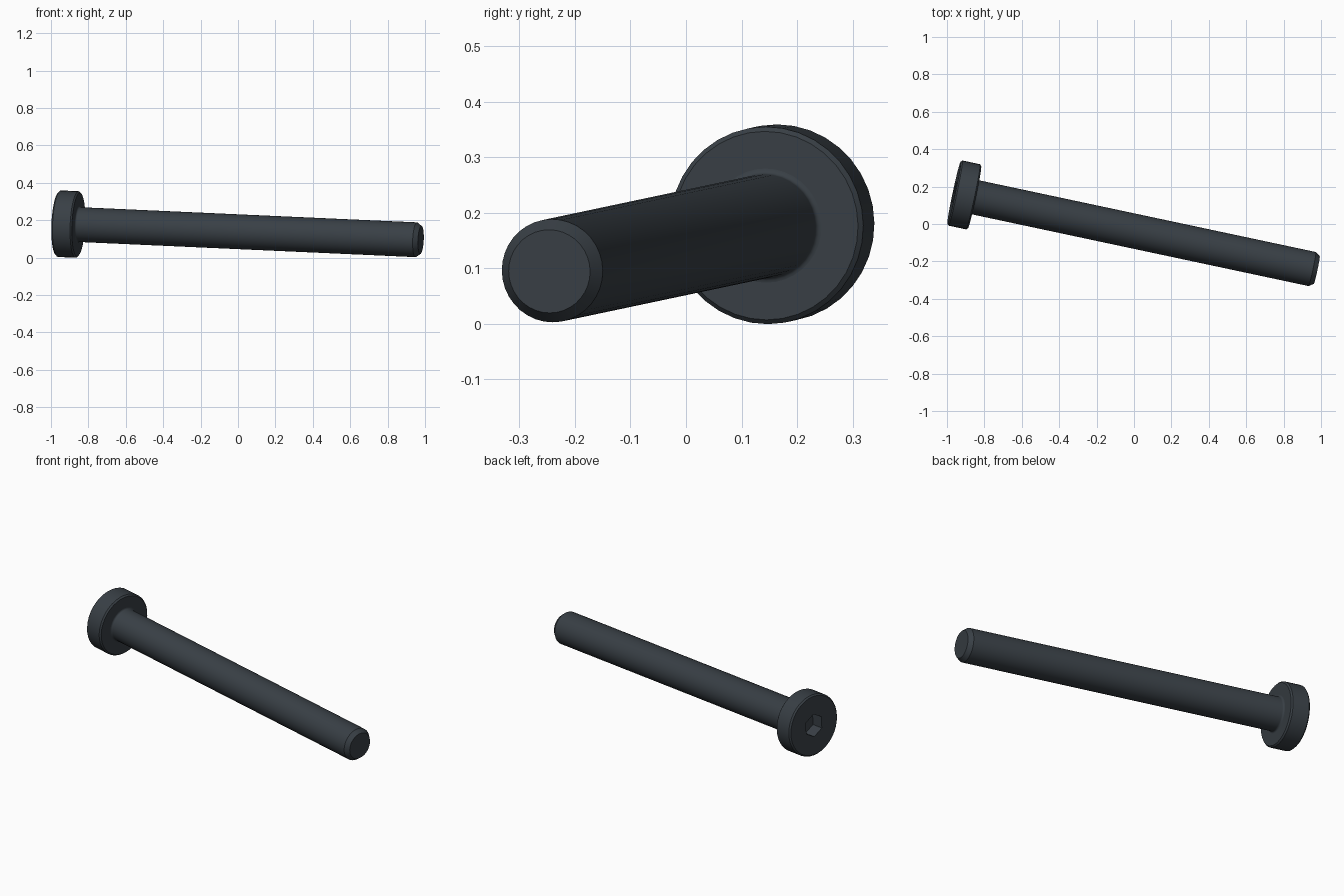
import bpy, bmesh, math
from mathutils import Vector, Matrix

cube = bpy.data.objects.get("Cube")
if cube:
    bpy.data.objects.remove(cube, do_unlink=True)

SIDES = 36
LENGTH, HEAD_LEN = 1.985, 0.112
HEAD_R, SHAFT_R = 0.178, 0.093

# Pose of the screw: origin at the middle of the head's outer face
axis = Vector((1, -0.213, -0.045))
pose = Matrix.Translation((-0.962, 0.167, 0.182)) @ axis.to_track_quat('Z', 'Y').to_matrix().to_4x4()

steel = bpy.data.materials.new("dark blued steel")
steel.use_nodes = True
colour = (0.04, 0.05, 0.06, 1)
steel.diffuse_color = colour
steel.node_tree.nodes["Principled BSDF"].inputs["Base Color"].default_value = colour


def hex_factor(angle):
    """Radius of a unit hexagon at an angle, with a corner at the top."""
    a = (angle - math.pi / 2) % (math.pi / 3) - math.pi / 6
    return math.cos(math.pi / 6) / math.cos(a)


def lathe(name, profile):
    """Turn (radius, height, is_hex) rings into a capped solid."""
    bm = bmesh.new()
    rings = []
    for radius, height, is_hex in profile:
        ring = []
        for i in range(SIDES):
            a = math.tau * i / SIDES
            r = radius * (hex_factor(a) if is_hex else 1)
            ring.append(bm.verts.new((r * math.cos(a), r * math.sin(a), height)))
        rings.append(ring)
    for low, high in zip(rings, rings[1:]):
        for i in range(SIDES):
            j = (i + 1) % SIDES
            bm.faces.new((low[i], low[j], high[j], high[i]))
    bm.faces.new(rings[0][::-1])
    bm.faces.new(rings[-1])
    bmesh.ops.recalc_face_normals(bm, faces=bm.faces)
    mesh = bpy.data.meshes.new(name)
    bm.to_mesh(mesh)
    bm.free()
    mesh.materials.append(steel)
    obj = bpy.data.objects.new(name, mesh)
    bpy.context.collection.objects.link(obj)
    obj.matrix_world = pose
    bpy.ops.object.select_all(action='DESELECT')
    obj.select_set(True)
    bpy.context.view_layer.objects.active = obj
    bpy.ops.object.shade_smooth_by_angle(angle=math.radians(30))
    return obj


# Cylinder head with softened rims and a hexagonal socket
socket_r, socket_depth, rim = 0.066, 0.07, 0.008
lathe("head", [
    (socket_r, socket_depth, True),
    (socket_r, 0, True),
    (HEAD_R - rim, 0, False),
    (HEAD_R, rim, False),
    (HEAD_R, HEAD_LEN - rim, False),
    (HEAD_R - rim, HEAD_LEN, False),
    (SHAFT_R * 0.5, HEAD_LEN, False),
])

# Shaft with a small fillet under the head and a chamfered tip
fillet = 0.01
shaft = []
for step in range(5):
    t = math.pi / 2 * step / 4
    shaft.append((SHAFT_R + fillet * (1 - math.sin(t)), HEAD_LEN + fillet * (1 - math.cos(t)), False))
shaft += [(SHAFT_R, LENGTH - 0.025, False), (0.075, LENGTH, False)]
lathe("shaft", shaft)
